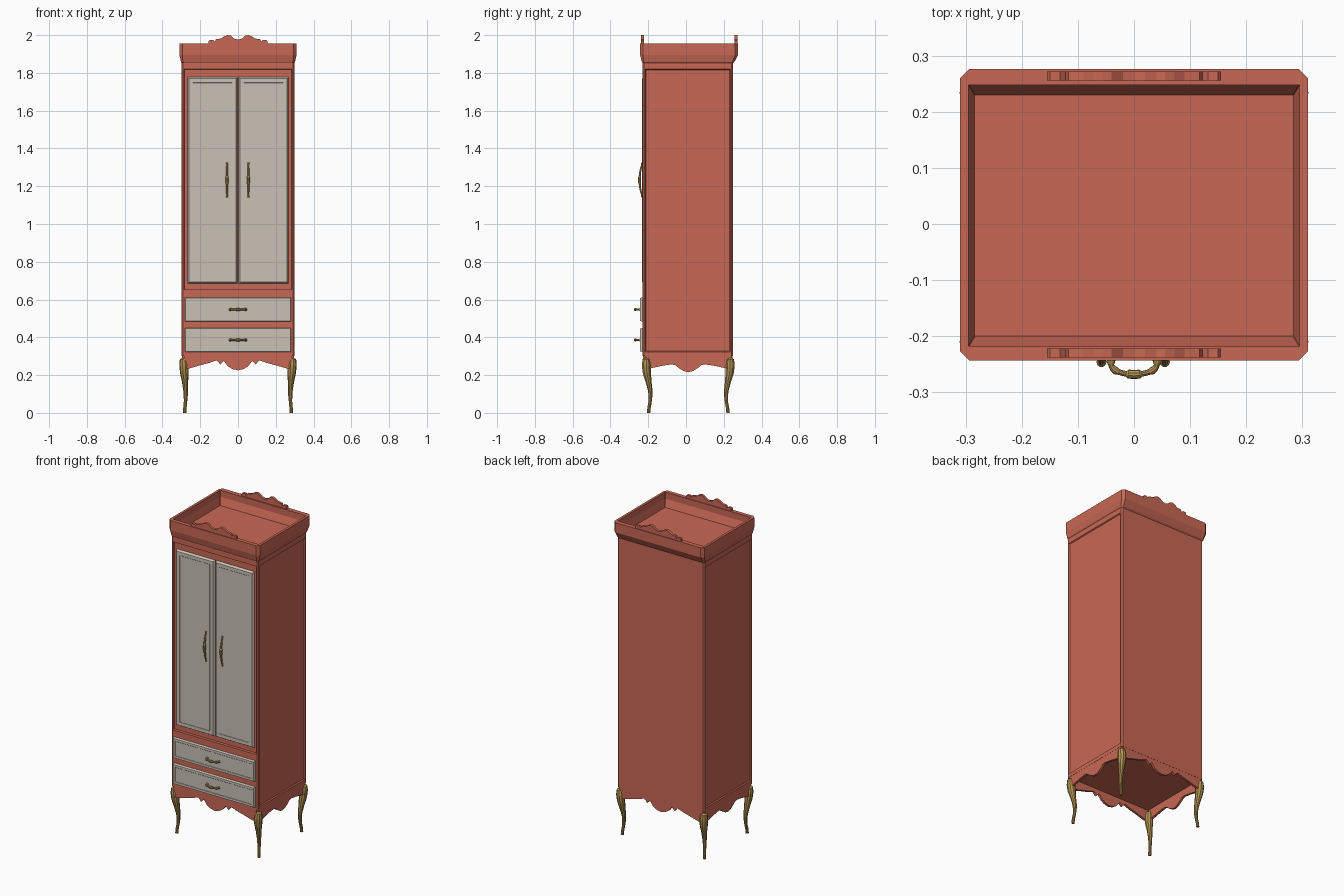
import bpy, bmesh
from mathutils import Vector

if "Cube" in bpy.data.objects:
    bpy.data.objects.remove(bpy.data.objects["Cube"], do_unlink=True)


def material(name, rgb):
    m = bpy.data.materials.new(name)
    m.use_nodes = True
    m.diffuse_color = (*rgb, 1)
    m.node_tree.nodes["Principled BSDF"].inputs["Base Color"].default_value = (*rgb, 1)
    return m


CORAL = material("coral paint", (0.584, 0.138, 0.089))
CREAM = material("cream paint", (0.584, 0.533, 0.468))
GOLD = material("aged gold", (0.45, 0.29, 0.085))
MID_Y = 0.012  # depth centre of the carcass


def finish(bm, name, mat):
    bmesh.ops.recalc_face_normals(bm, faces=bm.faces)
    me = bpy.data.meshes.new(name)
    bm.to_mesh(me)
    bm.free()
    me.materials.append(mat)
    ob = bpy.data.objects.new(name, me)
    bpy.context.collection.objects.link(ob)
    return ob


def box(lo, hi):
    bm = bmesh.new()
    bmesh.ops.create_cube(bm, size=1)
    lo, hi = Vector(lo), Vector(hi)
    for v in bm.verts:
        v.co = (lo + hi) / 2 + v.co * (hi - lo)
    return bm


def facing(bm, normal):
    bm.normal_update()
    return [f for f in bm.faces if f.normal.dot(Vector(normal)) > 0.99]


def inset(bm, face, width, depth=0):
    bmesh.ops.inset_individual(bm, faces=[face], thickness=width, depth=depth)


def sunk_panel(bm, normal, z0, z1, margin, slope, depth):
    """Cut a face at two heights and sink a framed panel between them."""
    for z in (z0, z1):
        fs = facing(bm, normal)
        geom = set(fs)
        for f in fs:
            geom.update(f.edges)
            geom.update(f.verts)
        bmesh.ops.bisect_plane(bm, geom=list(geom), plane_co=(0, 0, z), plane_no=(0, 0, 1))
    face = next(f for f in facing(bm, normal) if z0 < f.calc_center_median().z < z1)
    inset(bm, face, margin)
    inset(bm, face, slope, -depth)


def loft(name, rings, mat):
    bm = bmesh.new()
    loops = [[bm.verts.new(p) for p in ring] for ring in rings]
    n = len(loops[0])
    for a, b in zip(loops, loops[1:]):
        for i in range(n):
            j = (i + 1) % n
            bm.faces.new((a[i], a[j], b[j], b[i]))
    bm.faces.new(loops[0])
    bm.faces.new(loops[-1])
    return finish(bm, name, mat)


def cut_corner_ring(x, y0, y1, c, z):
    return [(x - c, y0, z), (x, y0 + c, z), (x, y1 - c, z), (x - c, y1, z),
            (c - x, y1, z), (-x, y1 - c, z), (-x, y0 + c, z), (c - x, y0, z)]


def board(name, half, top_z, place):
    """Flat board from a mirrored half outline; place maps (u, z) to both faces."""
    outline = half + [(-u, z) for u, z in reversed(half) if u > 0]
    outline += [(-half[0][0], top_z), (half[0][0], top_z)]
    return loft(name, [[place(u, z, s) for u, z in outline] for s in (0, 1)], CORAL)


def tube(name, points, mat):
    """Smooth round sweep through (x, y, z, radius) points."""
    cu = bpy.data.curves.new(name, "CURVE")
    cu.dimensions = "3D"
    cu.bevel_depth, cu.bevel_resolution = 1, 3
    cu.resolution_u, cu.use_fill_caps = 5, True
    sp = cu.splines.new("BEZIER")
    sp.bezier_points.add(len(points) - 1)
    for bp, (x, y, z, r) in zip(sp.bezier_points, points):
        bp.co, bp.radius = (x, y, z), r
        bp.handle_left_type = bp.handle_right_type = "AUTO"
    cu.materials.append(mat)
    ob = bpy.data.objects.new(name, cu)
    bpy.context.collection.objects.link(ob)
    bpy.ops.object.select_all(action="DESELECT")
    ob.select_set(True)
    bpy.context.view_layer.objects.active = ob
    bpy.ops.object.convert(target="MESH")
    bpy.ops.object.shade_smooth_by_angle()
    return ob


# Carcass with clipped corners, sunk side panels and a sunk door bay
bm = box((-0.298, -0.23, 0.3), (0.298, 0.248, 1.855))
upright = [e for e in bm.edges if abs(e.verts[0].co.z - e.verts[1].co.z) > 1]
bmesh.ops.bevel(bm, geom=upright, offset=0.008, segments=1, affect="EDGES")
sunk_panel(bm, (0, -1, 0), 0.648, 1.824, 0.006, 0.003, 0.013)
for side in (-1, 1):
    sunk_panel(bm, (side, 0, 0), 0.318, 1.826, 0.008, 0.006, 0.006)
finish(bm, "carcass", CORAL)

# Crown moulding with a hollow tray on top
loft("crown", [cut_corner_ring(*r) for r in (
    (0.296, -0.229, 0.247, 0.008, 1.85),
    (0.302, -0.234, 0.256, 0.01, 1.858),
    (0.31, -0.243, 0.276, 0.016, 1.895),
    (0.31, -0.243, 0.276, 0.016, 1.955),
    (0.295, -0.218, 0.248, 0.001, 1.955),
    (0.295, -0.218, 0.248, 0.001, 1.915),
    (0.284, -0.2, 0.23, 0.001, 1.87))], CORAL)

# Scrolled crests on the front and back of the crown
crest = [(0.155, 1.968), (0.15, 1.974), (0.132, 1.974), (0.122, 1.966), (0.117, 1.978),
         (0.09, 1.982), (0.072, 1.994), (0.055, 2.0), (0.04, 1.998), (0.02, 1.981), (0, 1.976)]
for name, y in (("front_crest", -0.238), ("back_crest", 0.256)):
    board(name, crest, 1.95, lambda u, z, s: (u, y + 0.016 * s, z))

# Scalloped aprons under the carcass
apron = [(0.285, 0.235), (0.26, 0.235), (0.2, 0.252), (0.15, 0.265), (0.115, 0.278),
         (0.102, 0.268), (0.095, 0.256), (0.075, 0.275), (0.055, 0.248), (0.03, 0.232), (0, 0.225)]
side_apron = [(0.228, 0.235), (0.2, 0.236), (0.13, 0.251), (0.085, 0.257), (0.068, 0.252),
              (0.05, 0.237), (0.025, 0.222), (0, 0.215)]
for name, y in (("front_apron", -0.228), ("back_apron", 0.233)):
    board(name, apron, 0.31, lambda u, z, s: (u, y + 0.014 * s, z))
for name, x in (("right_apron", -0.297), ("left_apron", 0.283)):
    board(name, side_apron, 0.31, lambda u, z, s: (x + 0.014 * s, MID_Y + u, z))


# Doors and drawer fronts: bevelled slabs with a faint inner panel
def front_slab(name, x0, x1, z0, z1, back, front, slope, rim):
    bm = box((x0, front, z0), (x1, back, z1))
    face = facing(bm, (0, -1, 0))[0]
    for v in face.verts:
        v.co.y = front + (back - front) * 0.7
    inset(bm, face, slope, (back - front) * 0.7)
    inset(bm, face, rim)
    inset(bm, face, 0.002, -0.001)
    finish(bm, name, CREAM)


for side, x0, x1 in (("right", -0.267, -0.003), ("left", 0.003, 0.267)):
    front_slab(side + "_door", x0, x1, 0.685, 1.777, -0.215, -0.232, 0.01, 0.03)
DRAWERS = (("upper", 0.483, 0.612), ("lower", 0.322, 0.45))
for level, z0, z1 in DRAWERS:
    front_slab(level + "_drawer", -0.281, 0.281, z0, z1, -0.227, -0.243, 0.006, 0.02)

# Bowed handles: half paths of (along, out, radius), mirrored about the middle
door_pull = [(0.092, 0, 0.006), (0.08, 0.003, 0.004), (0.05, 0.01, 0.005), (0.02, 0.014, 0.006),
             (0.012, 0.015, 0.009), (0, 0.015, 0.007)]
drawer_pull = [(0.041, 0, 0.008), (0.04, 0.01, 0.005), (0.033, 0.018, 0.007), (0.026, 0.021, 0.005),
               (0.014, 0.024, 0.005), (0.01, 0.0245, 0.008), (0, 0.025, 0.008)]


def mirrored(half):
    return half + [(-u, out, r) for u, out, r in reversed(half[:-1])]


for side, x in (("right", -0.058), ("left", 0.055)):
    tube(side + "_door_handle", [(x, -0.231 - out, 1.233 + u, r)
                                 for u, out, r in mirrored(door_pull)], GOLD)
for level, z0, z1 in DRAWERS:
    tube(level + "_drawer_handle", [(u, -0.243 - out, (z0 + z1) / 2, r)
                                    for u, out, r in mirrored(drawer_pull)], GOLD)

# Cabriole legs: (x, y from centre, z, radius), mirrored to four corners
leg = [(0.288, 0.222, 0.292, 0.006), (0.288, 0.222, 0.284, 0.02), (0.286, 0.222, 0.255, 0.025),
       (0.284, 0.219, 0.215, 0.023), (0.28, 0.209, 0.16, 0.016), (0.277, 0.201, 0.11, 0.012),
       (0.278, 0.202, 0.06, 0.009), (0.281, 0.208, 0.025, 0.009), (0.282, 0.21, 0.0, 0.009)]
for depth, sy in (("front", -1), ("back", 1)):
    for side, sx in (("right", -1), ("left", 1)):
        tube(f"{depth}_{side}_leg", [(sx * x, MID_Y + sy * y, z, r) for x, y, z, r in leg], GOLD)
